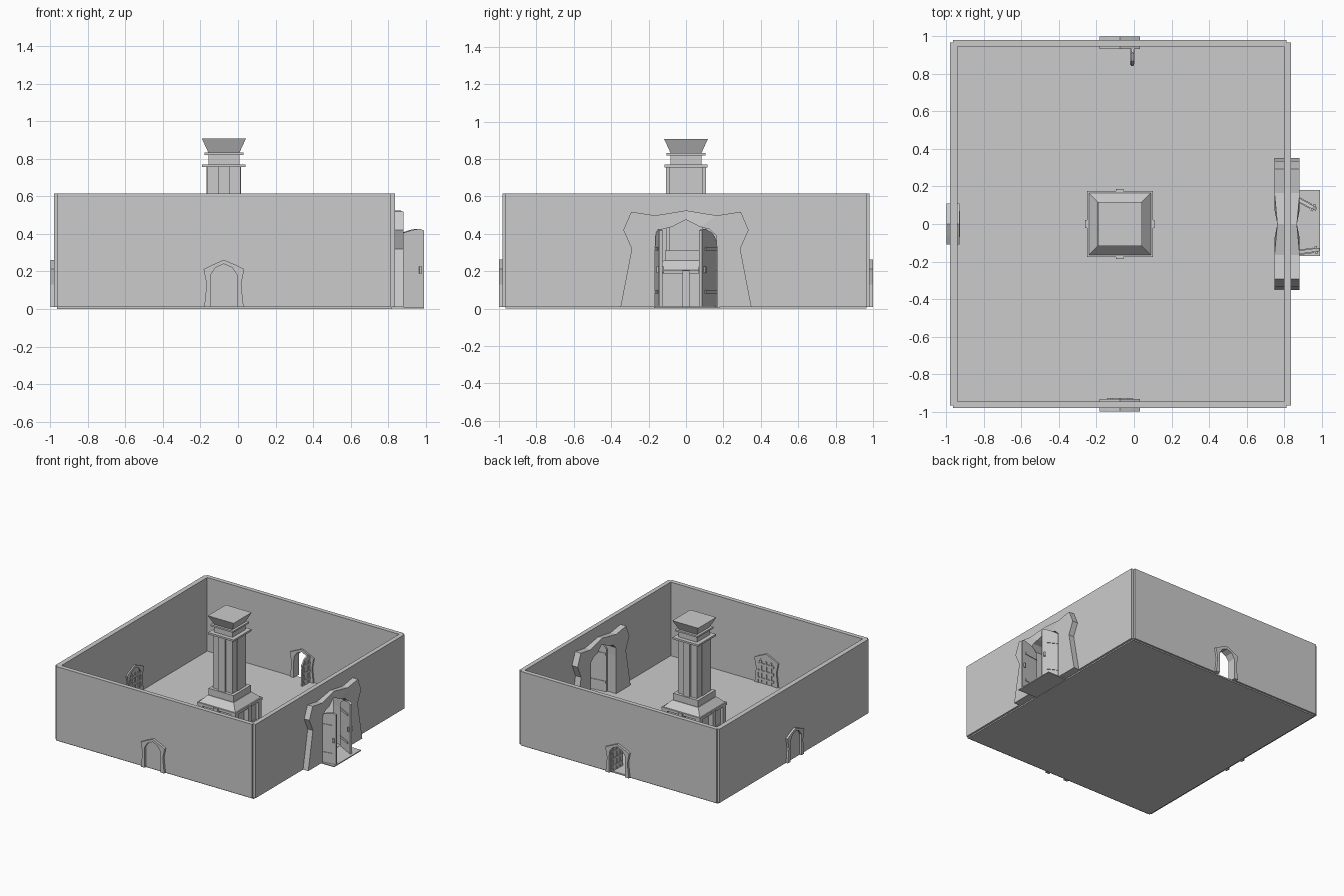
import bpy, math
from mathutils import Matrix, Vector

if "Cube" in bpy.data.objects:
    bpy.data.objects.remove(bpy.data.objects["Cube"])

CX = -0.075  # shared centre line of the side doors and the chimney


def mesh(name, verts, faces, mat=None):
    me = bpy.data.meshes.new(name)
    me.from_pydata([tuple(mat @ Vector(v)) if mat else v for v in verts], [], faces)
    me.update()
    ob = bpy.data.objects.new(name, me)
    bpy.context.collection.objects.link(ob)
    return ob


def frustum(name, x, y, z0, z1, hx0, hy0, hx1=None, hy1=None, mat=None):
    """Box or tapered box around (x, y)."""
    hx1, hy1 = hx1 or hx0, hy1 or hy0
    c = ((-1, -1), (1, -1), (1, 1), (-1, 1))
    v = [(x + a * hx0, y + b * hy0, z0) for a, b in c]
    v += [(x + a * hx1, y + b * hy1, z1) for a, b in c]
    f = [(3, 2, 1, 0), (4, 5, 6, 7)] + [(i, (i + 1) % 4, 4 + (i + 1) % 4, 4 + i) for i in range(4)]
    return mesh(name, v, f, mat)


def box(name, lo, hi, mat=None):
    return frustum(name, (lo[0] + hi[0]) / 2, (lo[1] + hi[1]) / 2, lo[2], hi[2],
                   (hi[0] - lo[0]) / 2, (hi[1] - lo[1]) / 2, mat=mat)


def prism(name, pts, y0, y1, mat):
    """Profile in local x-z (anticlockwise), extruded along local y."""
    n = len(pts)
    v = [(x, y0, z) for x, z in pts] + [(x, y1, z) for x, z in pts]
    f = [tuple(range(n)), tuple(reversed(range(n, 2 * n)))]
    f += [((i + 1) % n, i, n + i, n + (i + 1) % n) for i in range(n)]
    return mesh(name, v, f, mat)


def arch(name, outer, inner, depths, mat):
    """Door surround: outer and inner outline joined, each step with its own half depth."""
    n, v, f = len(outer), [], []
    for (ox, oz), (ix, iz), d in zip(outer, inner, depths):
        v += [(ox, -d, oz), (ix, -d, iz), (ix, d, iz), (ox, d, oz)]
    for i in range(n - 1):
        for k in range(4):
            a, b = i * 4 + k, i * 4 + (k + 1) % 4
            f.append((a, a + 4, b + 4, b))
    f += [(0, 1, 2, 3), tuple(4 * n - 4 + k for k in (3, 2, 1, 0))]
    return mesh(name, v, f, mat)


def mirrored(half):
    """Left half of an outline, ending on the centre, completed on the right."""
    return half + [(-x, z) for x, z in reversed(half[:-1])]


def place(x, y, deg):
    return Matrix.Translation((x, y, 0)) @ Matrix.Rotation(math.radians(deg), 4, 'Z')


# Floor with threshold at the main door
box("floor", (-0.963, -0.965, 0), (0.818, 0.965, 0.012))
box("threshold", (0.815, -0.17, 0.002), (0.99, 0.18, 0.01))

# Outlines of openings and surrounds
small_in = mirrored([(-0.072, 0.01), (-0.072, 0.12), (-0.071, 0.18), (-0.045, 0.22), (0, 0.24)])
small_out = mirrored([(-0.105, 0.01), (-0.092, 0.13), (-0.108, 0.212), (-0.06, 0.236), (0, 0.262)])
big_in = mirrored([(-0.165, 0.01), (-0.165, 0.32), (-0.162, 0.39), (-0.125, 0.425), (-0.075, 0.437), (0, 0.475)])
big_out = mirrored([(-0.35, 0.01), (-0.29, 0.32), (-0.335, 0.42), (-0.293, 0.518), (-0.165, 0.498), (0, 0.525)])

T = 0.615


def wall(name, half, off, thick, mat, hole=None):
    """Wall panel, optionally with a doorway cut up from the floor."""
    pts = [(-half, 0.01)]
    if hole:
        pts += hole
    pts += [(half, 0.01), (half, T), (-half, T)]
    prism(name, pts, off, off + thick, mat)


front = place(CX, -0.98, 0)
back = place(CX, 0.98, 180)
left = place(-0.98, 0, 270)
right = place(0.835, 0, 90)
wall("front_wall", 0.888, 0, 0.036, front)
wall("back_wall", 0.888, 0, 0.036, back, small_in)
wall("left_wall", 0.965, 0, 0.04, left)
wall("right_wall", 0.965, 0, 0.036, right, big_in)

# Door surrounds
for nm, m in (("front", place(CX, -0.965, 0)), ("back", place(CX, 0.965, 180)),
              ("left", place(-0.963, 0, 270))):
    arch(nm + "_door_surround", small_out, small_in, [0.034] * 9, m)
dep = [0.067, 0.067, 0.067, 0.067, 0.067, 0.052]
arch("main_door_surround", big_out, big_in, dep + dep[-2::-1], place(0.815, 0, 90))


def straps(name, x0, x1, zs, y0, y1, mat, xs=()):
    """Crossed bars on a door face."""
    for i, z in enumerate(zs):
        box(f"{name}_strap_{i}", (x0, y0, z - 0.009), (x1, y1, z + 0.009), mat)
    for i, x in enumerate(xs):
        box(f"{name}_bar_{i}", (x - 0.006, y0, 0.02), (x + 0.006, y1, 0.2), mat)


# Closed doors, barred on the room side
for nm, m in (("front", front), ("left", left)):
    prism(nm + "_door", small_in, 0.03, 0.045, m)
    straps(nm + "_door", -0.07, 0.07, (0.05, 0.11, 0.17), 0.044, 0.053, m, (-0.045, 0, 0.045))

# Back door swung open into the room (hinge on its local left edge)
m = place(-0.005, 0.985, 268) 
prism("back_door", [(x + 0.072, z) for x, z in small_in], -0.006, 0.006, m)
for y0, y1, s in ((-0.011, -0.005, "outer"), (0.005, 0.011, "inner")):
    straps("back_door_" + s, 0.002, 0.14, (0.05, 0.11, 0.17), y0, y1, m, (0.027, 0.072, 0.117))

# Main double doors swung outward
leaf = [(0, 0.012), (0.163, 0.012), (0.163, 0.418), (0.14, 0.427), (0.1, 0.42),
        (0.05, 0.405), (0.02, 0.385), (0, 0.36)]
for nm, y, deg in (("right", 0.155, -28), ("left", -0.158, 8)):
    m = place(0.827, y, deg)
    prism(nm + "_main_leaf", leaf, -0.009, 0.009, m)
    for s in (-1, 1):
        a, b = sorted((s * 0.008, s * 0.014))
        straps(f"{nm}_leaf_{s}", 0.005, 0.13, (0.09, 0.32), a, b, m)
        a, b = sorted((s * 0.008, s * 0.02))
        box(f"{nm}_handle_{s}", (0.137, a, 0.19), (0.15, b, 0.225), m)

# Hearth: block with posts at corners and side centres
frustum("hearth_block", CX, 0, 0, 0.195, 0.145, 0.145)
frustum("hearth_step", CX, 0, 0.012, 0.04, 0.153, 0.153)
for i in (-1, 0, 1):
    for j in (-1, 0, 1):
        if i or j:
            k = 0.15 if i and j else 0.165
            frustum("hearth_post", CX + i * k, j * k, 0, 0.205, 0.02, 0.02)
frustum("hearth_mantel", CX, 0, 0.185, 0.207, 0.175, 0.175)
frustum("hearth_hood", CX, 0, 0.207, 0.258, 0.165, 0.165, 0.118, 0.118)

# Chimney stack
frustum("chimney_plinth", CX, 0, 0.258, 0.312, 0.113, 0.113)
frustum("chimney_shaft", CX, 0, 0.31, 0.76, 0.088, 0.088)
for s in (-1, 1):
    frustum("shaft_pilaster", CX, s * 0.096, 0.31, 0.76, 0.03, 0.01)
    frustum("shaft_side_pilaster", CX + s * 0.086, 0, 0.31, 0.76, 0.006, 0.03)
frustum("chimney_collar", CX, 0, 0.755, 0.77, 0.116, 0.116)
frustum("chimney_neck", CX, 0, 0.77, 0.825, 0.083, 0.083)
frustum("upper_collar", CX, 0, 0.82, 0.833, 0.103, 0.103)
frustum("chimney_cap", CX, 0, 0.833, 0.907, 0.083, 0.083, 0.117, 0.117)
